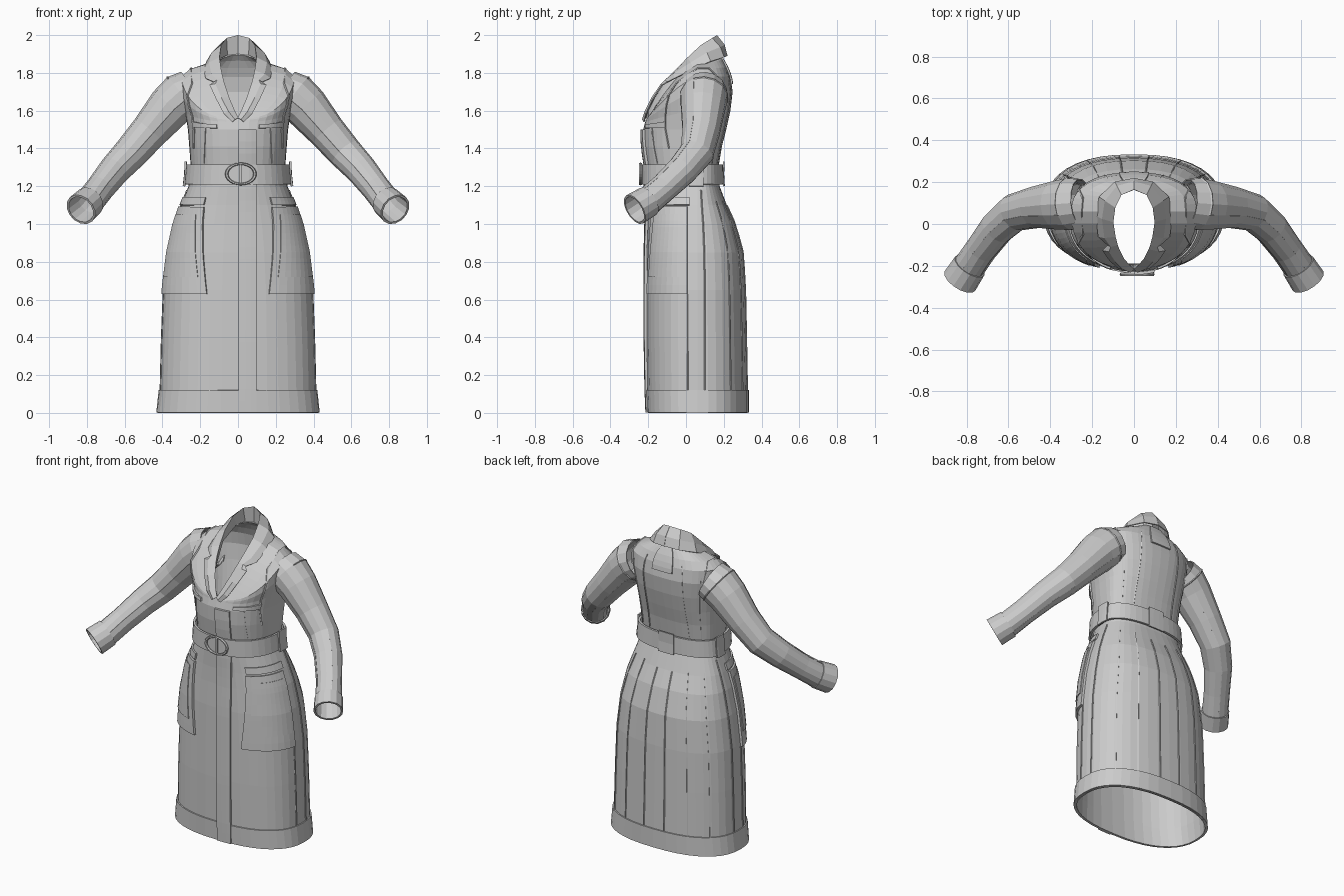
import bpy
from math import sin, cos, radians, degrees, asin, atan2, pi
from mathutils import Vector

if "Cube" in bpy.data.objects:
    bpy.data.objects.remove(bpy.data.objects["Cube"])

# Body rings: half width, front y, back y, front z, side z, back z
RINGS = [
    (.425, -.200, .325, 0, 0, 0), (.412, -.205, .325, .12, .12, .12),
    (.405, -.210, .320, .4, .4, .4), (.395, -.210, .315, .65, .65, .65),
    (.370, -.210, .303, .85, .85, .85), (.336, -.206, .262, 1.0, 1.0, 1.0),
    (.302, -.206, .216, 1.1, 1.1, 1.1), (.262, -.210, .178, 1.2, 1.2, 1.2),
    (.250, -.208, .172, 1.3, 1.3, 1.3), (.258, -.225, .190, 1.41, 1.41, 1.41),
    (.265, -.227, .213, 1.50, 1.50, 1.50), (.280, -.216, .235, 1.54, 1.60, 1.60),
    (.298, -.213, .247, 1.55, 1.70, 1.70), (.300, -.210, .235, 1.555, 1.78, 1.78),
    (.255, -.208, .215, 1.557, 1.82, 1.83), (.170, -.205, .195, 1.56, 1.845, 1.87),
    (.110, -.200, .170, 1.565, 1.86, 1.90)]
POW = 2 / 2.4
MID = .06


def ring_at(v):
    for p, q in zip(RINGS, RINGS[1:]):
        if v <= q[4]:
            k = (v - p[4]) / (q[4] - p[4])
            return [a + (b - a) * k for a, b in zip(p, q)]
    return RINGS[-1]


def surf(a, v, off=0):
    """Point on the coat: angle a (0 front, 90 right, 180 back), height v."""
    hw, yf, yb, zf, zs, zb = ring_at(v)
    a = radians(a)
    s, c = sin(a), cos(a)
    x = hw * abs(s) ** POW * (1 if s > 0 else -1)
    k = abs(c) ** POW
    y = MID + (yf - MID if c > 0 else yb - MID) * k
    z = zs + ((zf if c > 0 else zb) - zs) * k ** 1.4
    return Vector((x + s * off, y - c * off, z))


def at_x(x):
    return lambda v: degrees(asin((abs(x) / ring_at(v)[0]) ** (1 / POW))) * (1 if x > 0 else -1)


def grid(name, rows, closed=False, thick=0, offset=0, mirror=False):
    n = len(rows[0])
    verts = [p for r in rows for p in r]
    faces = [(i * n + j, i * n + (j + 1) % n, (i + 1) * n + (j + 1) % n, (i + 1) * n + j)
             for i in range(len(rows) - 1) for j in range(n if closed else n - 1)]
    me = bpy.data.meshes.new(name)
    me.from_pydata(verts, [], faces)
    ob = bpy.data.objects.new(name, me)
    bpy.context.collection.objects.link(ob)
    if thick:
        m = ob.modifiers.new("thickness", 'SOLIDIFY')
        m.thickness, m.offset = thick, offset
    if mirror:
        ob.modifiers.new("mirror", 'MIRROR').use_mirror_merge = False
    return ob


def patch(name, a0, a1, v0, v1, off=.006, thick=.012, mirror=False, nu=8, nv=10):
    """Cloth panel lying on the coat between two angles (numbers or functions of height)."""
    f0 = a0 if callable(a0) else lambda v: a0
    f1 = a1 if callable(a1) else lambda v: a1
    rows = []
    for i in range(nv + 1):
        v = v0 + (v1 - v0) * i / nv
        rows.append([surf(f0(v) + (f1(v) - f0(v)) * j / nu, v, off) for j in range(nu + 1)])
    return grid(name, rows, False, thick, 0, mirror)


def tube_rings(pts, radii, n, ref):
    pts = [Vector(p) for p in pts]
    rows = []
    for i, p in enumerate(pts):
        t = (pts[min(i + 1, len(pts) - 1)] - pts[max(i - 1, 0)]).normalized()
        s = t.cross(Vector(ref)).normalized()
        u = t.cross(s)
        rows.append([p + (s * cos(2 * pi * j / n) + u * sin(2 * pi * j / n)) * radii[i] for j in range(n)])
    return rows


def seam(name, pts, r=.004, ref=(0, 1, 0)):
    grid(name, tube_rings(pts, [r] * len(pts), 4, ref), True, mirror=True)


def body_seam(name, a0, a1, v0, v1, n=12, **kw):
    seam(name, [surf(a0 + (a1 - a0) * i / n, v0 + (v1 - v0) * i / n, .001) for i in range(n + 1)], **kw)


# Coat body shell, open at hem and neck
grid("coat_body", [[surf(a * 9, r[4]) for a in range(40)] for r in RINGS], True, .01, -1)

# Hem band, front placket, belt
grid("hem_band", [[surf(a * 9, v, .004) for a in range(40)] for v in (.002, .12)], True, .008)
patch("front_placket", at_x(.002), at_x(.095), .002, 1.5, .008, .014, nu=3, nv=24)
grid("belt", [[surf(a * 9, v, .016) for a in range(40)] for v in (1.21, 1.315)], True, .014)
patch("belt_loop", 84, 100, 1.2, 1.33, .026, .01, True, 3, 2)
patch("back_belt_loop", 172, 188, 1.2, 1.33, .024, .008, False, 3, 2)

# Oval buckle with its bar
bpy.ops.mesh.primitive_torus_add(major_segments=24, minor_segments=6, major_radius=.075,
                                 minor_radius=.009, location=(.015, -.24, 1.265), rotation=(pi / 2, 0, 0))
bpy.context.object.name = "buckle_ring"
bpy.context.object.scale = (1, .72, 1)
bpy.ops.mesh.primitive_cube_add(size=1, location=(.015, -.237, 1.265))
bpy.context.object.name = "buckle_bar"
bpy.context.object.scale = (.012, .012, .1)


# Hip pockets with a raised inner panel and slanted opening
def slant(z0, a0, z1, a1):
    return lambda v: a0 + (a1 - a0) * (v - z0) / (z1 - z0)


patch("hip_pocket", slant(.63, 20, 1.09, 31), 82, .63, 1.09, .007, .014, True)
patch("pocket_panel", slant(.72, 28, 1.05, 38), 78, .72, 1.05, .012, .012, True)
patch("pocket_top", 32, 84, 1.10, 1.14, .004, .012, True, nv=2)

# Chest flaps and back tab
patch("chest_flap", 20, 58, 1.515, 1.56, .004, .01, True, nv=3)
patch("back_tab", 170, 190, 1.74, 1.85, .004, .01, nv=4)

# Skirt seams
for label, a, v1 in (("pocket_side", 82, .63), ("side", 96, 1.18), ("side_back", 128, 1.12),
                     ("back_panel", 152, 1.12), ("back_centre", 173, 1.1)):
    body_seam(label + "_seam", a, a, .12, v1)
# Bodice seams, front and back, and the yoke running over the shoulder
body_seam("front_bust_seam", 42, 36, 1.32, 1.52, 5)
body_seam("back_bodice_seam", 150, 158, 1.32, 1.8)
body_seam("back_side_seam", 128, 130, 1.32, 1.74)
seam("yoke_seam", [surf(a, v, .003) for a, v in (
    (62, 1.4), (58, 1.5), (56, 1.6), (57, 1.7), (60, 1.78), (70, 1.82), (90, 1.822),
    (110, 1.82), (122, 1.78), (126, 1.7))], .006, (1, 0, 0))

# Sleeves: path points with radius
SLEEVE = [(.25, .10, 1.70, .115), (.30, .095, 1.675, .124), (.36, .09, 1.62, .116),
          (.47, .08, 1.49, .097), (.57, .055, 1.375, .088), (.655, -.02, 1.285, .080),
          (.73, -.12, 1.19, .073), (.785, -.20, 1.12, .074), (.832, -.272, 1.077, .078)]
path, rad = [p[:3] for p in SLEEVE], [p[3] for p in SLEEVE]
rows = tube_rings(path, rad, 14, (0, 1, 0))
grid("sleeve", rows, True, .006, 0, True)
grid("cuff", tube_rings(path[-2:], [.079, .083], 14, (0, 1, 0)), True, .008, 0, True)
for j in (1, 4, 9):
    seam("sleeve_seam", [r[j] for r in rows[1:-1]])
seam("armhole_seam", rows[1][6:] + rows[1][:2], .007, (.77, -.05, -.63))

# Collar and lapels: outer edge and folded inner edge from front point to nape
OUTER = [(.03, -.222, 1.54), (.075, -.21, 1.585), (.115, -.175, 1.66), (.15, -.125, 1.735),
         (.125, -.10, 1.75), (.17, -.06, 1.77), (.18, .04, 1.82), (.165, .13, 1.86),
         (.09, .20, 1.882), (0, .217, 1.89)]
INNER = [(0, -.215, 1.56), (.02, -.20, 1.60), (.05, -.165, 1.67), (.073, -.12, 1.74),
         (.08, -.10, 1.765), (.09, -.06, 1.81), (.10, .01, 1.88), (.09, .08, 1.945),
         (.06, .14, 1.982), (0, .165, 1.997)]
out, inn = [Vector(p) for p in OUTER], [Vector(p) for p in INNER]
mid, stand = [], []
for o, i in zip(out, inn):
    d = Vector((o.x, o.y - .03, .06)).normalized()
    if o.x == 0:
        d.x = 0
    mid.append((o + i) / 2 + d * .012)
    stand.append(surf(degrees(atan2(i.x, .03 - i.y)), 1.86, -.004))
grid("collar", [out, mid, inn, stand], False, .006, 0, True)
